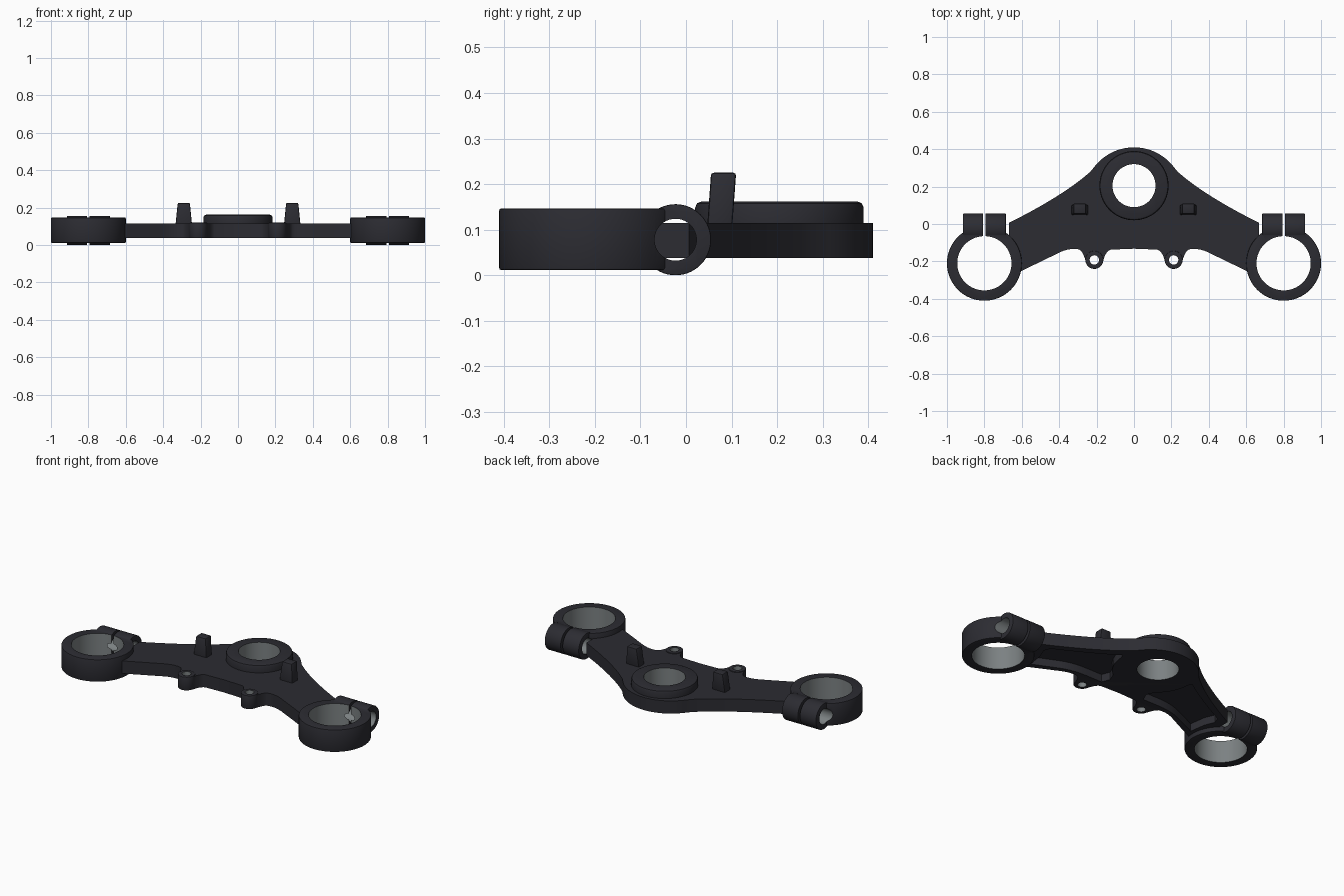
import bpy, bmesh, math
from mathutils import Matrix, Vector

if "Cube" in bpy.data.objects:
    bpy.data.objects.remove(bpy.data.objects["Cube"], do_unlink=True)


def material(name, color):
    m = bpy.data.materials.new(name)
    m.use_nodes = True
    m.diffuse_color = color
    m.node_tree.nodes["Principled BSDF"].inputs["Base Color"].default_value = color
    return m


BLACK = material("black anodised", (0.025, 0.025, 0.032, 1))
GREY = material("bare metal bore", (0.2, 0.22, 0.225, 1))

HEAD = (0, 0.205)            # steering stem centre
STEM_R, BORE_R, LUG_R = 0.115, 0.145, 0.025
PINCH_Y, PINCH_Z, BOLT_R = -0.023, 0.078, 0.046


def circle(cx, cy, r, n=64):
    return [(cx + r * math.cos(math.tau * i / n), cy + r * math.sin(math.tau * i / n))
            for i in range(n)]


def bezier(a, b, c, n=10):
    a, b, c = Vector(a), Vector(b), Vector(c)
    return [tuple(a * (1 - t) ** 2 + b * 2 * t * (1 - t) + c * t * t)
            for t in (i / n for i in range(n + 1))]


def prism(name, outline, z0, z1, chamfer=0, matrix=None):
    """Extrude a closed outline, optionally rounding both rims."""
    bm = bmesh.new()
    base = bm.faces.new([bm.verts.new((x, y, z0)) for x, y in outline])
    top = bmesh.ops.extrude_face_region(bm, geom=[base])["geom"]
    bmesh.ops.translate(bm, vec=(0, 0, z1 - z0),
                        verts=[v for v in top if isinstance(v, bmesh.types.BMVert)])
    bmesh.ops.recalc_face_normals(bm, faces=bm.faces)
    if chamfer:
        rims = [e for e in bm.edges if abs(e.verts[0].co.z - e.verts[1].co.z) < 1e-5]
        bmesh.ops.bevel(bm, geom=rims, offset=chamfer, segments=2, profile=0.5,
                        affect='EDGES')
    if matrix:
        bm.transform(matrix)
    mesh = bpy.data.meshes.new(name)
    bm.to_mesh(mesh)
    bm.free()
    ob = bpy.data.objects.new(name, mesh)
    bpy.context.scene.collection.objects.link(ob)
    return ob


def combine(ob, others, operation):
    """Apply a boolean with each helper, then remove the helper."""
    for other in others:
        mod = ob.modifiers.new("cut", 'BOOLEAN')
        mod.operation, mod.solver, mod.object = operation, 'EXACT', other
        graph = bpy.context.evaluated_depsgraph_get()
        mesh = bpy.data.meshes.new_from_object(ob.evaluated_get(graph))
        ob.modifiers.clear()
        ob.data = mesh
        bpy.data.objects.remove(other, do_unlink=True)


def finish(ob, is_bore=lambda c, n: False):
    ob.data.materials.clear()
    ob.data.materials.append(BLACK)
    ob.data.materials.append(GREY)
    for f in ob.data.polygons:
        f.material_index = int(is_bore(f.center, f.normal))
    bpy.ops.object.select_all(action='DESELECT')
    ob.select_set(True)
    bpy.context.view_layer.objects.active = ob
    bpy.ops.object.shade_smooth_by_angle(angle=math.radians(35))


def in_hole(c, n, x, y, r):
    return abs(n.z) < 0.2 and math.hypot(c.x - x, c.y - y) < r + 0.004


# Bridge plate outline, right half from back to front, then mirrored
half = [(0.267 * math.cos(a), 0.143 + 0.267 * math.sin(a))
        for a in (math.radians(90 - 5 * i) for i in range(11))]
half += bezier((0.235, 0.278), (0.38, 0.15), (0.667, 0.007))
half += [(0.667, -0.09), (0.66, -0.275), (0.61, -0.255)]
half += bezier((0.42, -0.163), (0.35, -0.125), (0.3, -0.135), 6)
half += bezier((0.29, -0.138), (0.272, -0.15), (0.258, -0.2), 5)
half += bezier((0.166, -0.2), (0.152, -0.145), (0.125, -0.137), 5)
half += [(0, -0.132)]
outline = half + [(-x, y) for x, y in reversed(half[1:-1])]
plate = prism("bridge_plate", outline, 0.038, 0.115)

# Raised stem boss and cable lugs
lugs = [(s * 0.212, -0.192) for s in (-1, 1)]
combine(plate, [prism("boss", circle(*HEAD, 0.185, 96), 0.06, 0.162, 0.014)]
        + [prism("lug", circle(x, y, 0.048, 40), 0.0375, 0.12, 0.004) for x, y in lugs],
        'UNION')

# Stem bore, lug holes, tube clearance and hollow underside
pocket = bezier((0.25, 0.2), (0.39, 0.105), (0.6, 0.0), 8)
pocket += [(0.615, -0.04), (0.59, -0.1), (0.575, -0.2)]
pocket += bezier((0.42, -0.13), (0.35, -0.1), (0.26, -0.1), 5)
pocket += [(0.15, -0.1), (0.13, -0.05)]
pocket += bezier((0.15, 0.0), (0.23, 0.06), (0.24, 0.18), 6)
cutters = [prism("stem_cut", circle(*HEAD, STEM_R, 80), -0.1, 0.3)]
cutters += [prism("lug_cut", circle(x, y, LUG_R, 32), -0.1, 0.3) for x, y in lugs]
for s in (-1, 1):
    cutters.append(prism("tube_cut", circle(s * 0.8, -0.21, 0.17), -0.1, 0.3))
    cutters.append(prism("pocket_cut", [(s * x, y) for x, y in pocket], -0.02, 0.085))
combine(plate, cutters, 'DIFFERENCE')
finish(plate, lambda c, n: in_hole(c, n, *HEAD, STEM_R)
       or any(in_hole(c, n, x, y, LUG_R) for x, y in lugs))

for side, s in (("left", 1), ("right", -1)):
    cx = s * 0.8
    along_x = (Matrix.Translation((cx, PINCH_Y, PINCH_Z))
               @ Matrix.Rotation(math.pi / 2, 4, 'Y'))

    # Fork tube clamp: ring, pinch barrel, bolt hole and split
    clamp = prism(side + "_tube_clamp", circle(cx, -0.21, 0.2, 96), 0.011, 0.147, 0.005)
    combine(clamp, [prism("barrel", circle(0, 0, 0.078, 56), -0.115, 0.115, 0.003, along_x)],
            'UNION')
    slot = [(cx - 0.007, -0.15), (cx + 0.007, -0.15), (cx + 0.007, 0.1), (cx - 0.007, 0.1)]
    combine(clamp, [prism("bore_cut", circle(cx, -0.21, BORE_R, 96), -0.1, 0.3),
                    prism("bolt_cut", circle(0, 0, BOLT_R, 40), -0.2, 0.2, 0, along_x),
                    prism("slot_cut", slot, -0.1, 0.3)], 'DIFFERENCE')
    finish(clamp, lambda c, n: in_hole(c, n, cx, -0.21, BORE_R) or (
        abs(n.x) < 0.2 and math.hypot(c.y - PINCH_Y, c.z - PINCH_Z) < BOLT_R + 0.002))

    # Tapered steering stop post leaning slightly back
    px = s * 0.29
    post = prism(side + "_stop_post", [(px - 0.045, 0.046), (px + 0.045, 0.046),
                 (px + 0.045, 0.101), (px - 0.045, 0.101)], 0.1, 0.225)
    for v in post.data.vertices:
        if v.co.z > 0.2:
            v.co.x = px + (v.co.x - px) * 0.72
            v.co.y += 0.009
    bm = bmesh.new()
    bm.from_mesh(post.data)
    bmesh.ops.bevel(bm, geom=bm.edges[:], offset=0.006, segments=2, profile=0.5,
                    affect='EDGES')
    bm.to_mesh(post.data)
    bm.free()
    finish(post)
